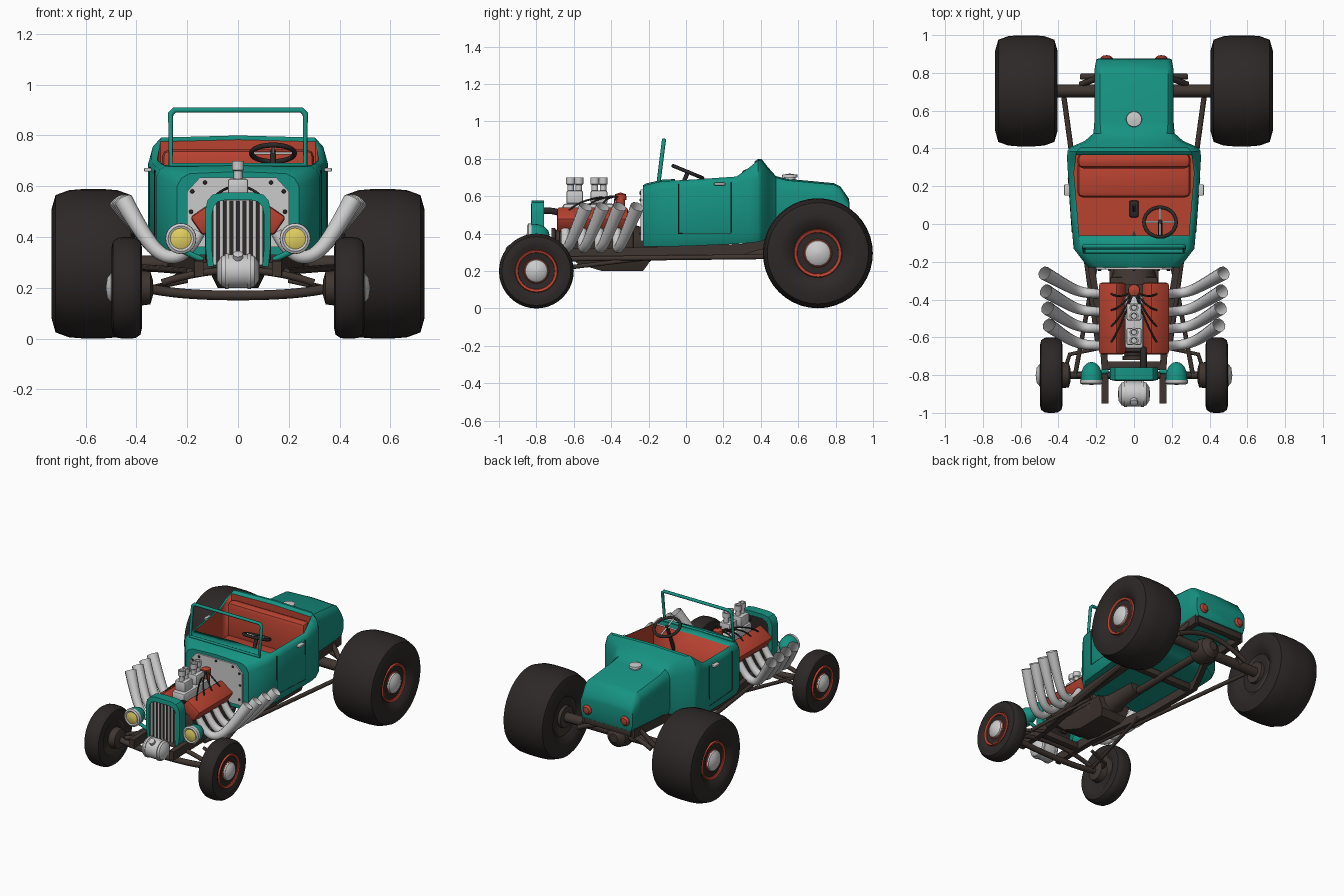
import bpy, bmesh, math
from mathutils import Vector, Matrix

if "Cube" in bpy.data.objects:
    bpy.data.objects.remove(bpy.data.objects["Cube"])


def material(name, rgb):
    m = bpy.data.materials.new(name)
    m.diffuse_color = (*rgb, 1)
    m.use_nodes = True
    m.node_tree.nodes["Principled BSDF"].inputs["Base Color"].default_value = m.diffuse_color
    return m


TEAL = material("teal_paint", (0.008, 0.29, 0.225))
RED = material("red_paint", (0.48, 0.055, 0.03))
RUBBER = material("rubber", (0.026, 0.021, 0.02))
BROWN = material("chassis_brown", (0.05, 0.036, 0.03))
YELLOW = material("lens_yellow", (0.75, 0.62, 0.12))
GREY = None


def finish(name, bm, mat, angle=35):
    bmesh.ops.recalc_face_normals(bm, faces=bm.faces)
    for f in bm.faces:
        f.smooth = True
    for e in bm.edges:
        e.smooth = len(e.link_faces) == 2 and e.calc_face_angle(0) < math.radians(angle)
    me = bpy.data.meshes.new(name)
    bm.to_mesh(me)
    bm.free()
    ob = bpy.data.objects.new(name, me)
    bpy.context.collection.objects.link(ob)
    if mat:
        me.materials.append(mat)
    return ob


def loft(name, rings, mat, caps=True, angle=35):
    bm = bmesh.new()
    vs = [[bm.verts.new(p) for p in r] for r in rings]
    n = len(vs[0])
    for a, b in zip(vs, vs[1:]):
        for i in range(n):
            bm.faces.new((a[i], a[(i + 1) % n], b[(i + 1) % n], b[i]))
    if caps:
        bm.faces.new(vs[0])
        bm.faces.new(vs[-1])
    return finish(name, bm, mat, angle)


def lathe(name, prof, origin, axis, mat, n=32):
    # prof holds (distance along axis, radius)
    q = Vector((0, 0, 1)).rotation_difference(Vector(axis))
    rings = [[Vector(origin) + q @ Vector((max(r, 1e-4) * math.cos(t), max(r, 1e-4) * math.sin(t), h))
              for t in (2 * math.pi * i / n for i in range(n))] for h, r in prof]
    return loft(name, rings, mat)


def box(name, loc, size, mat, tilt=0, bevel=0.01):
    bm = bmesh.new()
    bmesh.ops.create_cube(bm, size=1, matrix=Matrix.Translation(loc) @ Matrix.Rotation(tilt, 4, 'Y')
                          @ Matrix.Diagonal((*size, 1)))
    if bevel:
        bmesh.ops.bevel(bm, geom=bm.edges[:], offset=bevel, segments=2, affect='EDGES', profile=0.5)
    return finish(name, bm, mat)


def tube(name, pts, r, mat, curved=False, cyclic=False, caps=True, radii=None):
    cu = bpy.data.curves.new(name, 'CURVE')
    cu.dimensions = '3D'
    cu.bevel_depth, cu.bevel_resolution, cu.use_fill_caps = r, 3, caps
    sp = cu.splines.new('NURBS' if curved else 'POLY')
    sp.points.add(len(pts) - 1)
    for i, p in enumerate(pts):
        sp.points[i].co = (*p, 1)
        sp.points[i].radius = radii[i] if radii else 1
    sp.use_cyclic_u = cyclic
    if curved:
        sp.order_u, sp.use_endpoint_u, sp.resolution_u = 3, True, 5
    tmp = bpy.data.objects.new(name + "_path", cu)
    bpy.context.collection.objects.link(tmp)
    dg = bpy.context.evaluated_depsgraph_get()
    me = bpy.data.meshes.new_from_object(tmp.evaluated_get(dg))
    bpy.data.objects.remove(tmp)
    bm = bmesh.new()
    bm.from_mesh(me)
    return finish(name, bm, mat, 50)


def rail(name, pts, w, h, mat):
    return loft(name, [[(x - w, y, z - h), (x + w, y, z - h), (x + w, y, z + h), (x - w, y, z + h)]
                       for x, y, z in pts], mat)


# body shell: y, half width, bottom, shoulder height, top, shoulder inset
def section(y, w, zb, zs, zt, c):
    half = [(w * .93, zb), (w, zb + .05), (w, zs), (w - c * .35, zs + (zt - zs) * .65), (w - c, zt)]
    return [(x, y, z) for x, z in half] + [(0, y, zt + .008)] + [(-x, y, z) for x, z in half[::-1]]


BODY = [(-.23, .24, .33, .60, .65, .05), (-.215, .255, .33, .61, .66, .05), (-.13, .32, .33, .64, .68, .035),
        (.05, .335, .335, .655, .69, .03), (.27, .35, .345, .67, .705, .03), (.34, .354, .35, .69, .755, .04),
        (.385, .353, .355, .69, .792, .05), (.405, .34, .36, .69, .79, .06), (.44, .26, .38, .66, .745, .06),
        (.48, .215, .40, .64, .70, .04), (.54, .21, .41, .63, .685, .03), (.79, .21, .42, .61, .662, .03),
        (.825, .208, .42, .59, .645, .03), (.87, .2, .42, .54, .58, .03), (.875, .19, .43, .52, .55, .03)]
body = loft("body_shell", [section(*b) for b in BODY], TEAL)

# cockpit opening with red lining
cut = loft("cockpit_cutter", [[(-w, y, .39), (w, y, .39), (w, y, 1), (-w, y, 1)]
                              for y, w in ((-.06, .29), (.27, .318), (.365, .305))], RED)
mod = body.modifiers.new("cockpit", 'BOOLEAN')
mod.operation, mod.solver, mod.object, mod.material_mode = 'DIFFERENCE', 'EXACT', cut, 'TRANSFER'
bpy.context.view_layer.objects.active = body
bpy.ops.object.modifier_apply(modifier=mod.name)
bpy.data.objects.remove(cut)

# interior
box("seat_cushion", (0, .24, .46), (.6, .2, .12), RED, bevel=.03)
box("seat_back", (0, .335, .58), (.6, .08, .33), RED, bevel=.03)
box("shifter_boot", (0, .08, .4), (.05, .09, .03), RUBBER)
tube("shifter", [(0, .08, .4), (0, .07, .5), (0, .1, .56)], .008, RUBBER)
wc, wa = Vector((.138, .01, .73)), Vector((0, .38, .92)).normalized()
wu = wa.cross(Vector((1, 0, 0)))
ring = [wc + .085 * (Vector((1, 0, 0)) * math.cos(t) + wu * math.sin(t))
        for t in (math.tau * i / 24 for i in range(24))]
tube("steering_wheel_rim", ring, .01, RUBBER, cyclic=True)
for i in (0, 6):
    tube("steering_wheel_spoke", [ring[i], ring[i + 12]], .006, GREY)
tube("steering_column", [wc + wa * .01, wc - wa * .26], .012, RUBBER)
tube("windshield_frame", [(-.265, -.145, .685), (-.265, -.12, .885), (-.25, -.118, .9), (.25, -.118, .9),
                          (.265, -.12, .885), (.265, -.145, .685)], .011, TEAL, cyclic=True)

# body details
oct_pts = [(-.2, .36), (.2, .36), (.2, .58), (.15, .635), (-.15, .635), (-.2, .58)]
loft("firewall", [[(x, y, z) for x, z in oct_pts] for y in (-.228, -.242)], GREY)
for x, z in [(-.18, .4), (-.185, .5), (-.18, .58), (-.13, .615), (0, .62)]:
    for s in ({1, -1} if x else {1}):
        lathe("firewall_rivet", [(0, .009), (.006, .007), (.008, 0)], (x * s, -.241, z), (0, -1, 0), RUBBER, 8)
lathe("fuel_cap", [(0, .03), (.015, .03), (.016, .042), (.03, .04), (.036, 0)], (0, .555, .685), (0, 0, 1), GREY, 20)
for s in (1, -1):
    tube("door_seam", [(s * .327, -.04, .665), (s * .327, -.04, .4), (s * .347, .24, .4), (s * .348, .24, .675)], .003, RUBBER)
    box("door_handle", (s * .355, .18, .665), (.03, .06, .015), GREY, bevel=.005)
    lathe("tail_light", [(0, .033), (.012, .033), (.024, .022), (.028, 0)], (s * .145, .866, .485), (0, 1, 0), RED, 20)


# wheels
def wheel(tag, s, x, y, z, R, hw, rim):
    o, ax = (s * x, y, z), (s, 0, 0)
    side = [(.78, rim), (.96, rim + (R - rim) * .22), (1, rim + (R - rim) * .5), (.9, R * .92), (.58, R * .985), (.25, R)]
    prof = [(a * hw, r) for a, r in side] + [(-a * hw, r) for a, r in side[::-1]]
    lathe(tag + "_tire", prof, o, ax, RUBBER, 40)
    e = hw * .78
    lathe(tag + "_rim", [(0, rim), (e, rim), (e + .012, rim * .97), (e + .006, rim * .86), (e - .02, rim * .8),
                         (e - .015, rim * .68), (e + .005, rim * .55), (e + .005, 0)], o, ax, RED)
    c = rim * .54
    lathe(tag + "_hubcap", [(e, c), (e + .015, c * .95), (e + .03, c * .65), (e + .036, 0)], o, ax, GREY, 24)
    lathe(tag + "_inner_rim", [(-e, rim), (-e + .02, rim * .85), (-e + .02, rim * .6),
                               (-e - .02, rim * .55), (-e - .02, 0)], o, ax, BROWN)


for s in (1, -1):
    wheel("rear_wheel", s, .57, .705, .295, .294, .165, .13)
    wheel("front_wheel", s, .438, -.8, .2, .2, .06, .115)
    lathe("front_brake_drum", [(0, .03), (.01, .065), (.05, .07), (.055, .04)], (s * .335, -.8, .2), (s, 0, 0), BROWN, 24)
    # chassis and suspension
    rail("frame_rail", [(s * .153, -.95, .275), (s * .155, -.75, .28), (s * .165, -.6, .29), (s * .24, -.15, .3),
                        (s * .26, .3, .315), (s * .18, .5, .375), (s * .18, .85, .4)], .018, .03, BROWN)
    tube("rear_radius_rod", [(s * .375, .7, .28), (s * .19, -.64, .265)], .014, BROWN)
    tube("front_radius_rod", [(s * .31, -.79, .2), (s * .2, -.2, .27)], .012, BROWN)
    tube("steering_arm", [(s * .37, -.78, .2), (s * .34, -.69, .2), (s * .2, -.66, .23)], .011, BROWN)
    tube("rear_shock", [(s * .28, .74, .29), (s * .17, .78, .42)], .016, BROWN)
    # headlights
    h = (s * .225, -.835, .394)
    lathe("headlight_shell", [(0, .058), (.045, .056), (.08, .042), (.1, .02), (.105, 0)], h, (0, 1, 0), TEAL, 24)
    lathe("headlight_rim", [(-.008, .04), (-.014, .05), (-.008, .06), (.01, .061)], h, (0, 1, 0), GREY, 24)
    lathe("headlight_lens", [(-.008, .043), (-.014, .03), (-.017, 0)], h, (0, 1, 0), YELLOW, 24)
    tube("headlight_bracket", [(s * .225, -.79, .35), (s * .14, -.78, .31)], .012, TEAL)
    # engine heads and exhaust
    box("cylinder_head", (s * .115, -.5, .475), (.12, .38, .09), RED, tilt=s * .6, bevel=.014)
    for i, y in enumerate((-.26, -.355, -.445, -.535)):
        k = .475 - i * .008
        tube("exhaust_pipe", [(s * .15, y - .11, .42), (s * .2, y - .11, .33), (s * .29, y - .1, .315),
                              (s * .37, y - .06, .4), (s * k, y, .545)], .034, GREY, True, False, False,
             (.7, .75, .8, .9, 1.1))
        tube("spark_wire", [(0, -.35, .6), (s * .07, -.4 - i * .05, .6), (s * .12, -.37 - i * .085, .525)],
             .005, RUBBER, True)

tube("front_axle", [(-.39, -.8, .205), (-.3, -.8, .185), (-.12, -.8, .17), (.12, -.8, .17), (.3, -.8, .185), (.39, -.8, .205)], .02, BROWN, True)
tube("front_spring", [(-.3, -.8, .22), (-.15, -.8, .27), (.15, -.8, .27), (.3, -.8, .22)], .015, BROWN, True)
tube("rear_axle", [(-.45, .705, .295), (.45, .705, .295)], .034, BROWN)
lathe("differential", [(-.09, .03), (-.06, .07), (0, .085), (.06, .07), (.09, .03)], (0, .705, .295), (0, 1, 0), BROWN, 20)
tube("rear_spring", [(-.28, .78, .29), (-.12, .78, .37), (.12, .78, .37), (.28, .78, .29)], .016, BROWN, True)
tube("drive_shaft", [(0, .05, .29), (0, .65, .295)], .025, BROWN)
for n, y, z, w in (("front", -.75, .28, .31), ("middle", .25, .315, .5), ("rear", .84, .4, .36)):
    box(n + "_crossmember", (0, y, z), (w, .045, .045), BROWN, bevel=.006)

# engine block, oil pan and gearbox
loft("oil_pan", [[(-w, a, z), (w, a, z), (w, b, z), (-w, b, z)] for w, a, b, z in
                 ((.08, -.45, -.23, .2), (.1, -.58, -.2, .24), (.13, -.66, -.2, .32))], BROWN)
box("engine_block", (0, -.48, .37), (.26, .4, .14), BROWN, bevel=.015)
lathe("gearbox", [(0, .13), (.1, .1), (.14, .07), (.36, .055)], (0, -.32, .33), (0, 1, 0), BROWN, 20)
box("intake_manifold", (0, -.52, .525), (.1, .28, .07), GREY, bevel=.015)
for y in (-.465, -.595):
    box("carburetor", (0, y, .595), (.08, .09, .07), GREY, bevel=.01)
    for d in (-.022, .022):
        lathe("intake_stack", [(0, .017), (.045, .017), (.05, .024), (.085, .024), (.085, .016), (.03, .013)],
              (0, y + d, .615), (0, 0, 1), GREY, 16)
lathe("distributor", [(0, .025), (.09, .025), (.09, .032), (.12, .03), (.13, 0)], (0, -.35, .49), (0, 0, 1), RED, 16)
lathe("front_pulley", [(0, .06), (.02, .06), (.024, .05), (.04, .055)], (0, -.72, .37), (0, 1, 0), BROWN, 20)
tube("radiator_hose", [(.05, -.66, .5), (.05, -.7, .53), (.05, -.78, .52)], .018, RUBBER, True)

# grille shell, core and bars
arch = [(-.12, .285), (-.128, .36), (-.128, .51), (-.12, .545), (-.1, .567), (-.06, .576)]
arch += [(-x, z) for x, z in arch[::-1]]
loft("grille_shell", [[(x, -.825, z), (x, -.76, z), (x * .8, -.76, .285 + (z - .285) * .9),
                       (x * .8, -.83, .285 + (z - .285) * .9)] for x, z in arch], TEAL)
box("radiator_core", (0, -.775, .41), (.21, .03, .27), RUBBER, bevel=0)
for i in range(8):
    x = (i - 3.5) * .026
    tube("grille_bar", [(x, -.815, .29), (x, -.815, .545)], .0075, GREY)

# front fuel tank
lathe("front_tank", [(-.085, 0), (-.082, .035), (-.065, .06), (-.045, .066), (.045, .066), (.065, .06), (.082, .035), (.085, 0)],
      (0, -.9, .265), (1, 0, 0), GREY)
for x in (-.045, .045):
    lathe("tank_strap", [(-.007, .06), (-.007, .07), (.007, .07), (.007, .06)], (x, -.9, .265), (1, 0, 0), GREY)
lathe("tank_cap", [(0, .02), (.03, .02), (.034, 0)], (0, -.93, .31), (0, -.6, .8), GREY, 16)
